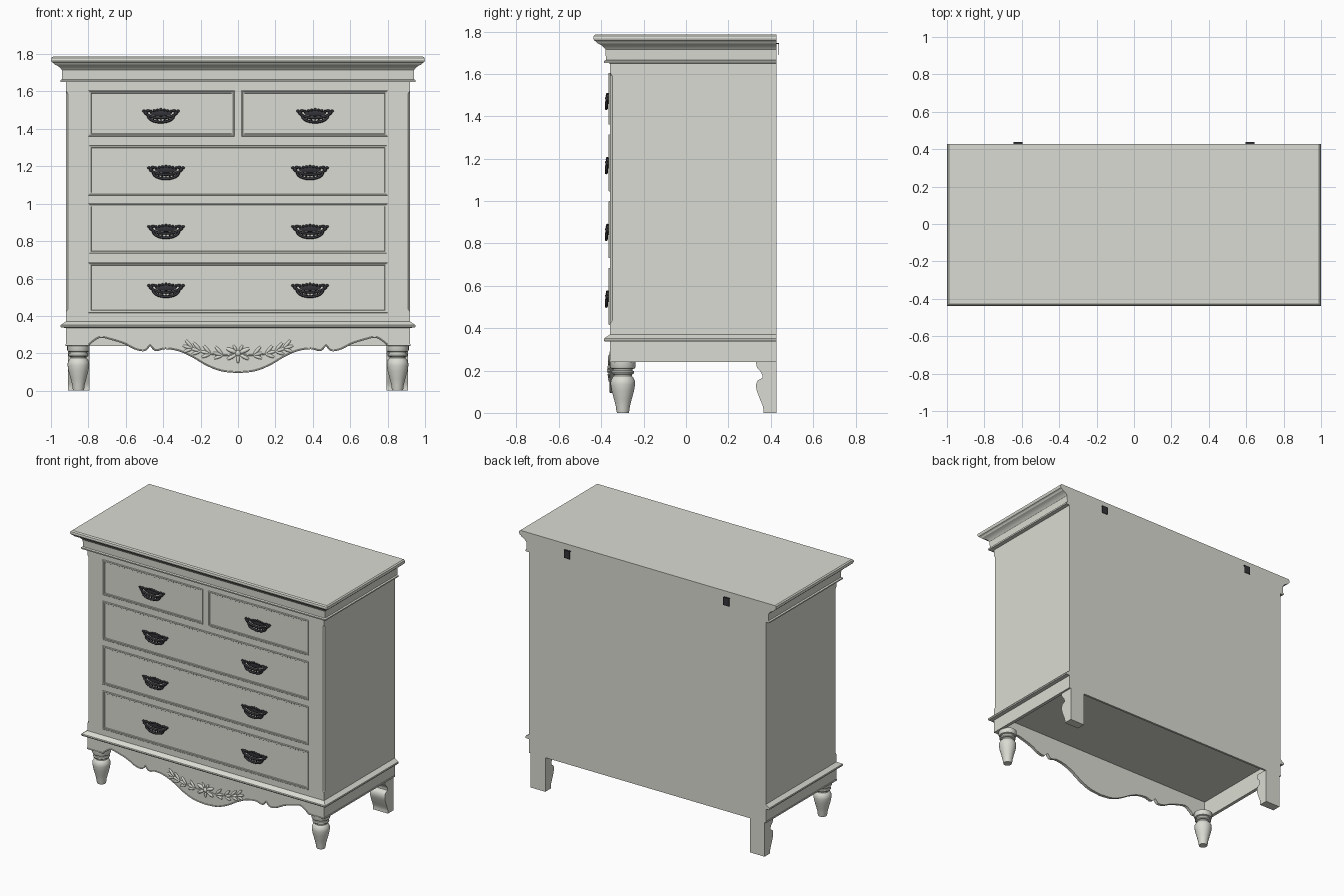
import bpy, bmesh, math
from mathutils import Vector, Matrix

if "Cube" in bpy.data.objects:
    bpy.data.objects.remove(bpy.data.objects["Cube"])


def material(name, rgb, rough):
    m = bpy.data.materials.new(name)
    m.use_nodes = True
    m.diffuse_color = (*rgb, 1)
    b = m.node_tree.nodes["Principled BSDF"]
    b.inputs["Base Color"].default_value = (*rgb, 1)
    b.inputs["Roughness"].default_value = rough
    return m


PAINT = material("sage grey paint", (0.7, 0.71, 0.645), 0.6)
IRON = material("dark iron", (0.035, 0.035, 0.042), 0.5)
HALF, FRONT, BACK = 0.92, -0.358, 0.427


def finish(name, bm, mat, angle=35):
    bmesh.ops.remove_doubles(bm, verts=bm.verts, dist=1e-5)
    bmesh.ops.recalc_face_normals(bm, faces=bm.faces)
    me = bpy.data.meshes.new(name)
    bm.to_mesh(me)
    bm.free()
    me.materials.append(mat)
    ob = bpy.data.objects.new(name, me)
    bpy.context.collection.objects.link(ob)
    bpy.ops.object.select_all(action='DESELECT')
    ob.select_set(True)
    bpy.context.view_layer.objects.active = ob
    bpy.ops.object.shade_smooth_by_angle(angle=math.radians(angle))
    return ob


def loft(bm, loops, capped=True):
    """Skin a list of closed loops and cap both ends if asked."""
    rings = [[bm.verts.new(p) for p in lp] for lp in loops]
    n = len(rings[0])
    for a, b in zip(rings, rings[1:]):
        for i in range(n):
            j = (i + 1) % n
            bm.faces.new((a[i], a[j], b[j], b[i]))
    if capped:
        bm.faces.new(rings[0])
        bm.faces.new(rings[-1])


def box(bm, x0, x1, y0, y1, z0, z1):
    loft(bm, [[(x0, y0, z), (x1, y0, z), (x1, y1, z), (x0, y1, z)] for z in (z0, z1)])


def stack(name, profile, capped=True):
    """Case layers (z, overhang, corner chamfer), flush at the back."""
    bm = bmesh.new()
    loops = []
    for z, o, c in profile:
        x, y = HALF + o, FRONT - o
        loops.append([(-x, BACK, z), (-x, y + c, z), (-x + c, y, z),
                      (x - c, y, z), (x, y + c, z), (x, BACK, z)])
    loft(bm, loops, capped)
    return finish(name, bm, PAINT, 22)


def extrude(bm, pts, offset):
    shift = Vector(offset)
    loft(bm, [[Vector(p) for p in pts], [Vector(p) + shift for p in pts]])


def tube(bm, pts, r, y, sides=8, taper=0):
    """Round rod through (x, z) points in an upright plane at depth y."""
    loops = []
    for i, p in enumerate(pts):
        a, b = Vector(pts[max(i - 1, 0)]), Vector(pts[min(i + 1, len(pts) - 1)])
        t = (b - a).normalized()
        k = r * (1 - taper * abs(2 * i / (len(pts) - 1) - 1))
        ring = []
        for s in range(sides):
            w = 2 * math.pi * s / sides
            ring.append((p[0] - t.y * k * math.cos(w), y + k * math.sin(w),
                         p[1] + t.x * k * math.cos(w)))
        loops.append(ring)
    loft(bm, loops)


def blob(bm, loc, size, turn=0):
    m = Matrix.Translation(loc) @ Matrix.Rotation(-turn, 4, 'Y') @ Matrix.Diagonal((*size, 1))
    bmesh.ops.create_uvsphere(bm, u_segments=10, v_segments=6, radius=1, matrix=m)


def smooth_path(pts, steps=6):
    """Catmull-Rom curve through 2D points."""
    p = [Vector(q) for q in pts]
    p = [2 * p[0] - p[1]] + p + [2 * p[-1] - p[-2]]
    out = []
    for a, b, c, d in zip(p, p[1:], p[2:], p[3:]):
        for s in range(steps):
            t = s / steps
            out.append(0.5 * (2 * b + (c - a) * t + (2 * a - 5 * b + 4 * c - d) * t * t
                              + (3 * b - a - 3 * c + d) * t ** 3))
    return out + [p[-2]]


# Case with stopped chamfers, and its mouldings
stack("case", [(0.37, 0, 0), (0.42, 0, 0), (0.435, 0, 0.01),
               (1.59, 0, 0.01), (1.605, 0, 0), (1.66, 0, 0)])
stack("base_moulding", [(0.336, 0, 0), (0.338, 0.027, 0), (0.345, 0.03, 0), (0.352, 0.028, 0),
                        (0.358, 0.018, 0), (0.364, 0.01, 0), (0.37, 0, 0)], False)
stack("top_and_crown", [(1.65, 0, 0), (1.651, 0.028, 0), (1.661, 0.03, 0), (1.665, 0.02, 0),
                        (1.715, 0.022, 0), (1.723, 0.028, 0), (1.732, 0.037, 0),
                        (1.739, 0.048, 0), (1.744, 0.06, 0), (1.752, 0.066, 0), (1.757, 0.075, 0),
                        (1.768, 0.08, 0), (1.779, 0.078, 0), (1.786, 0.07, 0)])

# Side rails and back board around the open underside
bm = bmesh.new()
for s in (-1, 1):
    box(bm, s * HALF, s * (HALF - 0.02), FRONT, BACK, 0.24, 0.37)
    box(bm, s * (HALF + 0.003), s * HALF, FRONT, BACK, 0.24, 0.25)
box(bm, -HALF, HALF, BACK - 0.015, BACK, 0.24, 0.37)
finish("lower_rails", bm, PAINT)

# Scalloped apron with a bead along its edge
outer = [(0.80, 0.24), (0.775, 0.262), (0.735, 0.283), (0.68, 0.272), (0.61, 0.25),
         (0.55, 0.22), (0.50, 0.212), (0.47, 0.24)]
inner = [(0.47, 0.24), (0.44, 0.212), (0.39, 0.222), (0.32, 0.212), (0.25, 0.182),
         (0.17, 0.135), (0.09, 0.104), (0, 0.094)]
half = [Vector((HALF, 0.24))] + smooth_path(outer)[:-1] + smooth_path(inner)
edge = half + [Vector((-p.x, p.y)) for p in reversed(half[:-1])]
bm = bmesh.new()
outline = [(p.x, FRONT, p.y) for p in edge] + [(-HALF, FRONT, 0.37), (HALF, FRONT, 0.37)]
extrude(bm, outline, (0, 0.02, 0))
tube(bm, [(p.x, p.y + 0.004) for p in edge], 0.004, FRONT, 6)
finish("apron", bm, PAINT)

# Turned front feet
turning = [(0.028, 0), (0.031, 0.012), (0.033, 0.03), (0.042, 0.065), (0.053, 0.105),
           (0.058, 0.135), (0.057, 0.152), (0.049, 0.167), (0.042, 0.174), (0.042, 0.181),
           (0.051, 0.184), (0.054, 0.191), (0.051, 0.198), (0.046, 0.2), (0.046, 0.207),
           (0.056, 0.21), (0.06, 0.218), (0.06, 0.245)]
for s, side in ((1, "left"), (-1, "right")):
    bm = bmesh.new()
    loft(bm, [[(s * 0.853 + r * math.cos(a), -0.298 + r * math.sin(a), z)
               for a in (i * math.pi / 14 for i in range(28))] for r, z in turning])
    finish("front_foot_" + side, bm, PAINT)

    # Bracket-shaped back feet
    curve = smooth_path([(0.365, 0), (0.363, 0.03), (0.345, 0.075), (0.331, 0.12),
                         (0.337, 0.15), (0.36, 0.165)], 4)
    curve += smooth_path([(0.36, 0.178), (0.352, 0.195), (0.335, 0.215), (0.33, 0.245)], 4)
    bm = bmesh.new()
    pts = [(s * 0.795, p.x, p.y) for p in curve]
    extrude(bm, pts + [(s * 0.795, BACK, 0.245), (s * 0.795, BACK, 0)], (s * 0.115, 0, 0))
    finish("back_foot_" + side, bm, PAINT)


# Drawer fronts: nested rectangles forming a bead, a step and a flat panel
def drawer(name, x0, x1, z0, z1):
    bm = bmesh.new()
    steps = [(0, -0.002), (0, 0.005), (0.002, 0.007), (0.005, 0.007), (0.007, 0.005),
             (0.014, 0.005), (0.016, 0.002)]
    loft(bm, [[(x0 + i, FRONT - d, z0 + i), (x1 - i, FRONT - d, z0 + i),
               (x1 - i, FRONT - d, z1 - i), (x0 + i, FRONT - d, z1 - i)] for i, d in steps])
    finish(name, bm, PAINT, 20)


drawer("small_drawer_right", -0.80, -0.02, 1.36, 1.605)
drawer("small_drawer_left", 0.02, 0.80, 1.36, 1.605)
rows = {"upper": 1.045, "middle": 0.73, "lower": 0.415}
for row, z in rows.items():
    drawer("wide_drawer_" + row, -0.80, 0.80, z, z + 0.27)

# Drawer pull: pierced swag with beads and scrolled ends, one mesh shared by all
bm = bmesh.new()
arc = [(math.pi * i / 16) for i in range(17)]
tube(bm, [(-0.068 * math.cos(a), -0.006 - 0.033 * math.sin(a)) for a in arc], 0.007, -0.015)
tube(bm, [(-0.078 * math.cos(a), 0.01 - 0.026 * math.sin(a)) for a in arc], 0.007, -0.012)
blob(bm, (0, -0.005, 0.01), (0.064, 0.005, 0.018))
for i in range(-3, 4):
    blob(bm, (i * 0.018, -0.01, 0.029 - abs(i) * 0.003), (0.008, 0.007, 0.007))
    blob(bm, (i * 0.019, -0.012, -0.024 + abs(i) * 0.003), (0.004, 0.005, 0.012), i * 0.2)
for s in (-1, 1):
    blob(bm, (s * 0.08, -0.01, 0.01), (0.011, 0.011, 0.012))
    blob(bm, (s * 0.091, -0.008, 0.02), (0.01, 0.007, 0.008))
    blob(bm, (s * 0.07, -0.01, 0.022), (0.012, 0.008, 0.008))
pull = finish("pull_1", bm, IRON, 50)
spots = [(s * 0.412, 1.475) for s in (-1, 1)]
spots += [(s * 0.385, z + 0.127) for z in rows.values() for s in (-1, 1)]
for i, (x, z) in enumerate(spots):
    ob = pull
    if i:
        ob = bpy.data.objects.new("pull_%d" % (i + 1), pull.data)
        bpy.context.collection.objects.link(ob)
    ob.location = (x, FRONT - 0.003, z)

# Carved leaf spray on the apron
bm = bmesh.new()
Y = FRONT - 0.003
for s in (-1, 1):
    stem = smooth_path([(0, 0.195), (0.08, 0.19), (0.16, 0.2), (0.22, 0.22), (0.27, 0.235)], 5)
    tube(bm, [(s * p.x, p.y) for p in stem], 0.004, Y, 6)
    for i in range(5, len(stem), 4):
        p = stem[i]
        for turn, length in ((-0.35, 0.028), (0.25, 0.03), (0.85, 0.033)):
            c = p + Vector((math.cos(turn), math.sin(turn))) * length
            blob(bm, (s * c.x, Y, c.y), (length, 0.008, 0.009), s * turn)
    # Ribbon loops and tails
    blob(bm, (s * 0.035, Y, 0.215), (0.032, 0.01, 0.012), s * 0.4)
    blob(bm, (s * 0.035, Y, 0.18), (0.03, 0.009, 0.01), -s * 0.5)
    blob(bm, (s * 0.016, Y, 0.228), (0.02, 0.008, 0.008), s * 1.1)
blob(bm, (0, Y, 0.2), (0.016, 0.012, 0.016))
blob(bm, (0, Y, 0.17), (0.009, 0.008, 0.024))
finish("carved_spray", bm, PAINT, 50)

# Hooked wall brackets on the back
for s, side in ((1, "left"), (-1, "right")):
    bm = bmesh.new()
    x = s * 0.62
    box(bm, x - 0.023, x + 0.023, BACK - 0.002, BACK + 0.012, 1.742, 1.745)
    box(bm, x - 0.023, x + 0.023, BACK + 0.009, BACK + 0.012, 1.69, 1.745)
    finish("wall_bracket_" + side, bm, IRON)
